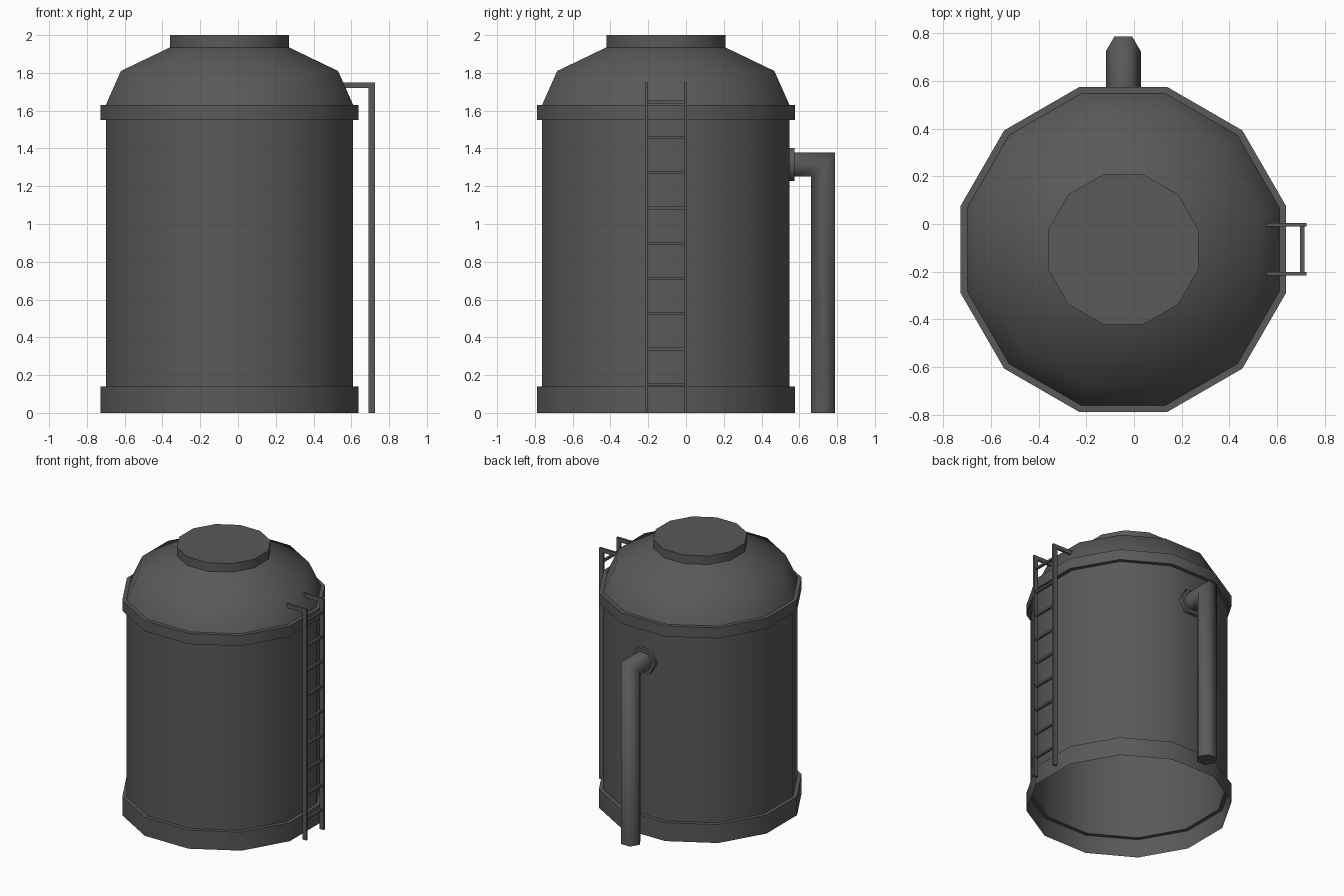
import bpy, bmesh, math
from mathutils import Vector

cube = bpy.data.objects.get("Cube")
if cube:
    bpy.data.objects.remove(cube, do_unlink=True)

# One dark grey paint for everything
steel = bpy.data.materials.new("dark_grey_steel")
steel.use_nodes = True
GREY = (0.1, 0.1, 0.1, 1)
steel.diffuse_color = GREY
steel.node_tree.nodes["Principled BSDF"].inputs["Base Color"].default_value = GREY

CX, CY = -0.045, -0.107   # tank axis


def finish(name, bm, angle):
    """Turn a bmesh into a shaded object."""
    bmesh.ops.recalc_face_normals(bm, faces=bm.faces)
    mesh = bpy.data.meshes.new(name)
    bm.to_mesh(mesh)
    bm.free()
    mesh.materials.append(steel)
    obj = bpy.data.objects.new(name, mesh)
    bpy.context.collection.objects.link(obj)
    bpy.ops.object.select_all(action='DESELECT')
    obj.select_set(True)
    bpy.context.view_layer.objects.active = obj
    bpy.ops.object.shade_smooth_by_angle(angle=math.radians(angle))
    return obj


def loft(name, rings, cap_start, cap_end, angle):
    """Skin a list of equal rings of points."""
    bm = bmesh.new()
    loops = [[bm.verts.new(p) for p in ring] for ring in rings]
    n = len(loops[0])
    for a, b in zip(loops, loops[1:]):
        for i in range(n):
            j = (i + 1) % n
            bm.faces.new((a[i], a[j], b[j], b[i]))
    if cap_start:
        bm.faces.new(loops[0][::-1])
    if cap_end:
        bm.faces.new(loops[-1])
    return finish(name, bm, angle)


def polygon(sides, apothem, offset=0.0):
    """Corner points of a regular polygon in a plane."""
    r = apothem / math.cos(math.pi / sides)
    return [(r * math.cos(offset + math.tau * i / sides),
             r * math.sin(offset + math.tau * i / sides)) for i in range(sides)]


def box(name, lo, hi):
    bm = bmesh.new()
    bmesh.ops.create_cube(bm, size=1)
    lo, hi = Vector(lo), Vector(hi)
    for v in bm.verts:
        v.co = (lo + hi) / 2 + v.co * (hi - lo)
    return finish(name, bm, 30)


# Tank shell: open base band, wall, upper band, dome and lid (apothem, height)
BAND, WALL, LID = 0.683, 0.655, 0.315
profile = [(BAND, 0), (BAND, 0.14), (WALL, 0.14), (WALL, 1.55), (BAND, 1.55),
           (BAND, 1.63), (WALL, 1.63), (0.575, 1.81), (LID, 1.935), (LID, 2)]
loft("tank_shell",
     [[(CX + x, CY + y, z) for x, y in polygon(12, a, math.pi / 12)] for a, z in profile],
     False, True, 50)

# Hexagonal outlet pipe with a mitred elbow
PIPE_Y, PIPE_Z = 0.7245, 1.315
section = polygon(6, 0.0637)
loft("outlet_pipe",
     [[(CX + u, 0.54, PIPE_Z + v) for u, v in section],
      [(CX + u, PIPE_Y + v, PIPE_Z + v) for u, v in section],
      [(CX + u, PIPE_Y + v, 0) for u, v in section]],
     False, True, 65)

# Flange where the pipe meets the wall
loft("pipe_flange",
     [[(CX + u, y, PIPE_Z + v) for u, v in polygon(6, 0.0875)] for y in (0.54, 0.575)],
     True, True, 65)

# Ladder rails with arms bent over to the dome
for side, y in (("right", -0.217), ("left", -0.011)):
    box(f"ladder_rail_{side}", (0.692, y, 0), (0.725, y + 0.016, 1.75))
    box(f"ladder_arm_{side}", (0.555, y, 1.72), (0.692, y + 0.016, 1.75))

# Ladder rungs
for i in range(9):
    z = 0.143 + 0.187 * i
    box(f"ladder_rung_{i + 1}", (0.697, -0.203, z), (0.715, -0.009, z + 0.015))
